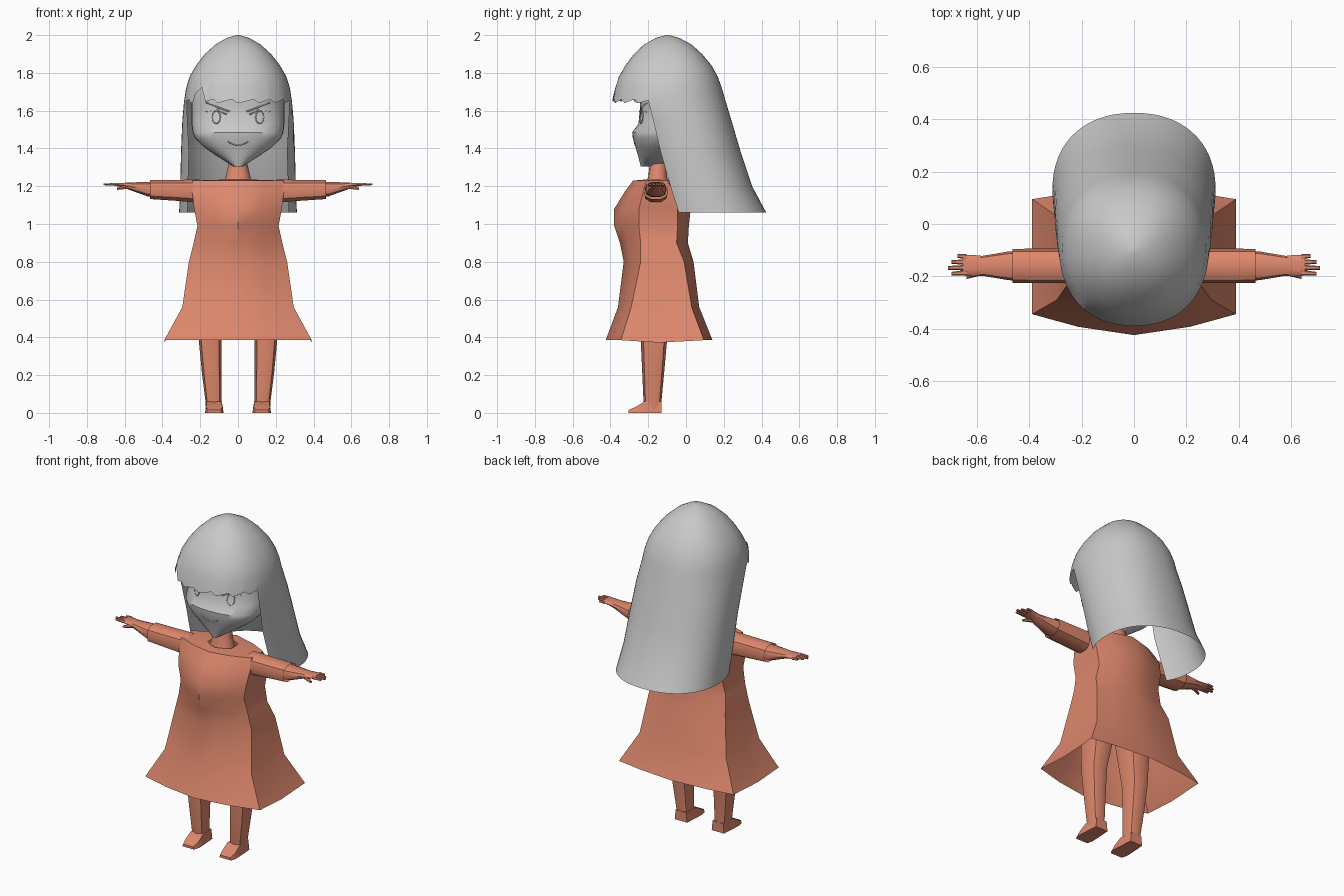
import bpy, bmesh
from math import sin, cos, pi
from mathutils import Vector
from mathutils.bvhtree import BVHTree

cube = bpy.data.objects.get("Cube")
if cube:
    bpy.data.objects.remove(cube)


def material(name, rgb):
    m = bpy.data.materials.new(name)
    m.use_nodes = True
    m.diffuse_color = (*rgb, 1)
    m.node_tree.nodes["Principled BSDF"].inputs["Base Color"].default_value = (*rgb, 1)
    return m


GREY = material("light grey", (0.58, 0.58, 0.58))
CORAL = material("coral", (0.73, 0.245, 0.152))


def loft(name, rings, mat, closed=True, start=False, end=False, mirror=False, angle=40):
    """Skin a list of equal-length point rings, with optional end caps."""
    bm = bmesh.new()
    rows = [[bm.verts.new(p) for p in ring] for ring in rings]
    n = len(rows[0])
    for a, b in zip(rows, rows[1:]):
        for i in range(n if closed else n - 1):
            j = (i + 1) % n
            bm.faces.new((a[i], a[j], b[j], b[i]))
    if start:
        bm.faces.new(rows[0][::-1])
    if end:
        bm.faces.new(rows[-1])
    bmesh.ops.recalc_face_normals(bm, faces=bm.faces)
    me = bpy.data.meshes.new(name)
    bm.to_mesh(me)
    bm.free()
    me.materials.append(mat)
    ob = bpy.data.objects.new(name, me)
    bpy.context.collection.objects.link(ob)
    bpy.ops.object.select_all(action='DESELECT')
    ob.select_set(True)
    bpy.context.view_layer.objects.active = ob
    bpy.ops.object.shade_smooth_by_angle(angle=angle * pi / 180)
    if mirror:
        mod = ob.modifiers.new("mirror", 'MIRROR')
        mod.use_mirror_merge = False
    return ob


def power(v, p):
    return abs(v) ** p * (1 if v >= 0 else -1)


def oval(z, w, front, back, n=40, p=0.9, a0=0.0, a1=2 * pi, wrap=True):
    """Rounded horizontal section; angle 0 is the front, a quarter turn is +x."""
    cy, d = (front + back) / 2, (back - front) / 2
    steps = n if wrap else n - 1
    out = []
    for i in range(n):
        a = a0 + (a1 - a0) * i / steps
        out.append(Vector((w * power(sin(a), p), cy - d * power(cos(a), p), z)))
    return out


# Dress: angular sections from hem to shoulders, closed in towards the neck
def dress_ring(z, w, front, back, kf, kb, dip=0.0):
    mid = (front + back) / 2
    half = [(0, front, z), (w * 0.55, front + kf * 0.4, z), (w, front + kf, z),
            (w, mid, z - dip), (w, back - kb, z), (w * 0.6, back - kb * 0.45, z), (0, back, z)]
    return half + [(-x, y, h) for x, y, h in half[-2:0:-1]]


loft("dress", [dress_ring(*r) for r in (
    (0.385, 0.39, -0.425, 0.14, 0.08, 0.045, 0.013),
    (0.56, 0.295, -0.36, 0.07, 0.07, 0.04),
    (0.80, 0.26, -0.33, 0.04, 0.09, 0.05),
    (0.90, 0.235, -0.35, 0.01, 0.11, 0.06),
    (0.99, 0.215, -0.38, 0.015, 0.13, 0.06),
    (1.08, 0.232, -0.38, 0.025, 0.13, 0.07),
    (1.17, 0.243, -0.325, 0.015, 0.10, 0.08),
    (1.23, 0.24, -0.28, -0.01, 0.07, 0.09),
    (1.235, 0.08, -0.22, -0.08, 0.04, 0.03))], CORAL)

# Neck
loft("neck", [oval(z, w, f, b, 12) for z, w, f, b in (
    (1.20, 0.08, -0.22, -0.08), (1.25, 0.065, -0.20, -0.10), (1.34, 0.045, -0.19, -0.10))], CORAL)

# Legs and wedge-shaped feet
def leg_ring(z, x, w, front, back):
    return [p + Vector((x, 0, 0)) for p in oval(z, w, front, back, 8, 0.7)]


loft("leg", [leg_ring(*r) for r in (
    (0.0, 0.127, 0.042, -0.215, -0.13), (0.06, 0.13, 0.042, -0.225, -0.13),
    (0.22, 0.14, 0.052, -0.232, -0.115), (0.39, 0.148, 0.06, -0.24, -0.10),
    (0.70, 0.12, 0.085, -0.26, -0.06))], CORAL, start=True, mirror=True)


def foot_ring(y, w, top):
    return [(0.126 - w, y, 0), (0.126 + w, y, 0), (0.126 + w * 0.85, y, top), (0.126 - w * 0.85, y, top)]


loft("foot", [foot_ring(*r) for r in (
    (-0.13, 0.042, 0.06), (-0.22, 0.048, 0.06), (-0.27, 0.05, 0.03), (-0.305, 0.04, 0.015))],
    CORAL, start=True, end=True, mirror=True)


# Sleeves, arms and hands: sections running outwards along x
def arm_ring(x, y, hy, low, high, n=10):
    cz, hz = (low + high) / 2, (high - low) / 2
    return [(x, y + hy * power(cos(2 * pi * i / n), 0.8), cz + hz * power(sin(2 * pi * i / n), 0.8))
            for i in range(n)]


loft("sleeve", [arm_ring(*r) for r in (
    (0.20, -0.16, 0.065, 1.11, 1.238), (0.32, -0.16, 0.066, 1.12, 1.236),
    (0.465, -0.16, 0.065, 1.13, 1.234))], CORAL, mirror=True)
loft("forearm", [arm_ring(*r) for r in (
    (0.40, -0.16, 0.058, 1.14, 1.226), (0.48, -0.16, 0.055, 1.145, 1.225),
    (0.58, -0.16, 0.038, 1.182, 1.22), (0.61, -0.16, 0.041, 1.195, 1.218),
    (0.655, -0.157, 0.04, 1.202, 1.218))], CORAL, start=True, end=True, mirror=True)
FINGERS = {"little_finger": (0.64, -0.125, 0.675, -0.122),
           "ring_finger": (0.64, -0.146, 0.698, -0.145),
           "middle_finger": (0.64, -0.167, 0.712, -0.168),
           "index_finger": (0.64, -0.187, 0.698, -0.190)}
for name, (xa, ya, xb, yb) in FINGERS.items():
    loft(name, [arm_ring(xa, ya, 0.011, 1.201, 1.218, 6), arm_ring(xb, yb, 0.007, 1.205, 1.215, 6)],
         CORAL, start=True, end=True, mirror=True)
loft("thumb", [arm_ring(0.58, -0.18, 0.016, 1.185, 1.212, 6), arm_ring(0.64, -0.202, 0.008, 1.18, 1.193, 6)],
     CORAL, start=True, end=True, mirror=True)

# Head with pointed chin
head = loft("head", [oval(*r, 40, 0.85) for r in (
    (1.305, 0.025, -0.24, -0.11), (1.355, 0.105, -0.252, -0.06), (1.41, 0.185, -0.268, 0.0),
    (1.455, 0.228, -0.282, 0.05), (1.485, 0.24, -0.285, 0.07), (1.53, 0.246, -0.252, 0.10),
    (1.63, 0.246, -0.242, 0.13), (1.76, 0.235, -0.26, 0.12), (1.87, 0.15, -0.2, 0.06))],
    GREY, start=True, end=True)

# Face details: thin ridges laid on the face
hm = bmesh.new()
hm.from_mesh(head.data)
tree = BVHTree.FromBMesh(hm)


def ridge(name, pts, cyclic=False, size=0.003):
    cu = bpy.data.curves.new(name, 'CURVE')
    cu.dimensions = '3D'
    cu.bevel_depth = size
    cu.bevel_resolution = 0
    cu.materials.append(GREY)
    sp = cu.splines.new('POLY')
    sp.points.add(len(pts) - 1)
    sp.use_cyclic_u = cyclic
    for p, (x, z) in zip(sp.points, pts):
        hit = tree.ray_cast(Vector((x, -1, z)), Vector((0, 1, 0)))[0]
        p.co = (x, hit.y, z, 1)
    bpy.context.collection.objects.link(bpy.data.objects.new(name, cu))


for side, s in (("left", 1), ("right", -1)):
    ridge(side + "_brow", [(s * x, z) for x, z in ((0.045, 1.595), (0.10, 1.615), (0.17, 1.645))], size=0.005)
    ridge(side + "_upper_lid", [(s * x, z) for x, z in ((0.06, 1.58), (0.11, 1.602), (0.17, 1.595))], size=0.004)
    ridge(side + "_eye", [(s * 0.115 + 0.022 * cos(k * pi / 6), 1.565 + 0.034 * sin(k * pi / 6))
                          for k in range(12)], True)
ridge("mouth", [(0.055 * k / 4, 1.418 + 0.02 * (k / 4) ** 2) for k in range(-4, 5)])
hm.free()

# Hair cap with a ragged fringe and one parted lock
cap = [oval(*r, 72) for r in (
    (1.65, 0.285, -0.39, 0.21), (1.72, 0.275, -0.375, 0.19), (1.78, 0.256, -0.355, 0.168),
    (1.84, 0.222, -0.32, 0.135), (1.90, 0.175, -0.275, 0.085), (1.95, 0.12, -0.222, 0.03),
    (1.985, 0.06, -0.16, -0.035), (2.0, 0.008, -0.108, -0.092))]
for i, p in enumerate(cap[0]):
    if p.y < -0.2:
        p.z += 0.007 * (i * 5 % 4 - 1.5)
    if p.y < -0.2 and -0.235 < p.x < -0.185:
        p.z = 1.68 + (p.x + 0.235)
        cap[1][i].z = 1.735
loft("hair_cap", cap, GREY, end=True)

# Long open curtain of hair down the back and sides
curtain = []
for z, w, front, back, edge in (
        (1.06, 0.312, -0.165, 0.425, -0.04), (1.20, 0.306, -0.205, 0.35, -0.085),
        (1.38, 0.302, -0.25, 0.29, -0.135), (1.55, 0.295, -0.32, 0.24, -0.175),
        (1.65, 0.286, -0.39, 0.21, -0.20), (1.72, 0.274, -0.374, 0.189, -0.215)):
    ring = oval(z, w, front, back, 400)
    a0 = next(i for i, p in enumerate(ring) if p.y >= edge) * 2 * pi / 400
    curtain.append(oval(z, w, front, back, 41, 0.9, a0, 2 * pi - a0, False))
loft("hair_curtain", curtain, GREY, closed=False)
